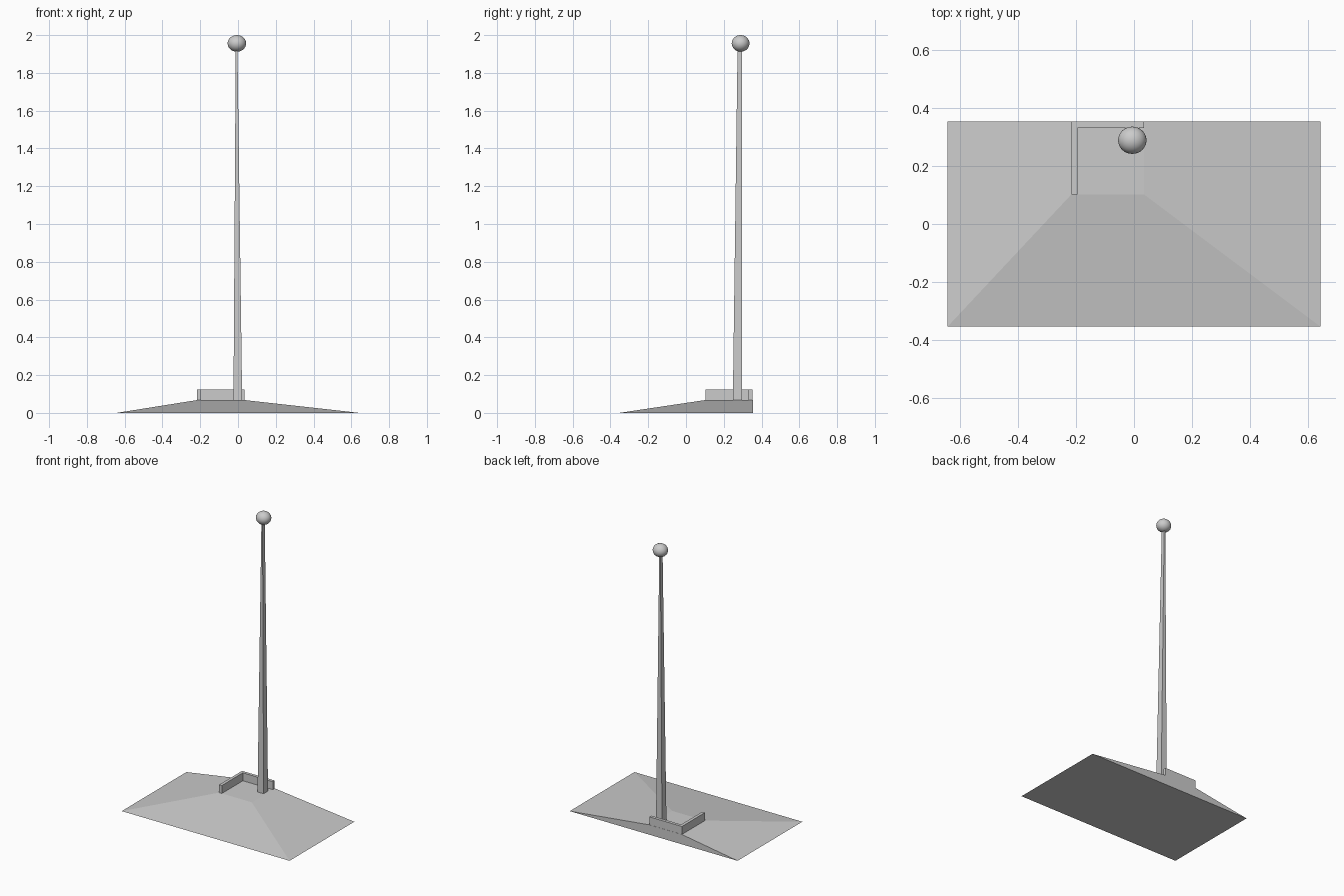
import bpy, bmesh

if "Cube" in bpy.data.objects:
    bpy.data.objects.remove(bpy.data.objects["Cube"])


def frustum(name, lo, hi):
    """Solid between two axis-aligned rectangles (x0, x1, y0, y1, z)."""
    bm = bmesh.new()
    rings = []
    for x0, x1, y0, y1, z in (lo, hi):
        rings.append([bm.verts.new((x, y, z)) for x, y in
                      ((x0, y0), (x1, y0), (x1, y1), (x0, y1))])
    a, b = rings
    bm.faces.new(a[::-1])
    bm.faces.new(b)
    for i in range(4):
        j = (i + 1) % 4
        bm.faces.new((a[i], a[j], b[j], b[i]))
    return finish(name, bm)


def prism(name, profile, z0, z1):
    """Extrude a flat outline upward."""
    bm = bmesh.new()
    face = bm.faces.new([bm.verts.new((x, y, z0)) for x, y in profile])
    top = bmesh.ops.extrude_face_region(bm, geom=[face])["geom"]
    verts = [v for v in top if isinstance(v, bmesh.types.BMVert)]
    bmesh.ops.translate(bm, verts=verts, vec=(0, 0, z1 - z0))
    return finish(name, bm)


def finish(name, bm):
    bmesh.ops.recalc_face_normals(bm, faces=bm.faces[:])
    mesh = bpy.data.meshes.new(name)
    bm.to_mesh(mesh)
    bm.free()
    obj = bpy.data.objects.new(name, mesh)
    bpy.context.collection.objects.link(obj)
    return obj


BACK = 0.354
DECK = 0.068

# Sloped base with an upright back face and a small flat deck
frustum("sloped_base", (-0.643, 0.643, -BACK, BACK, 0),
        (-0.216, 0.034, 0.102, BACK, DECK))

# L-shaped low wall around the back and left of the deck
prism("corner_wall", [(-0.216, 0.102), (-0.195, 0.102), (-0.195, 0.332),
                      (0.034, 0.332), (0.034, 0.353), (-0.216, 0.353)],
      DECK, 0.123)

# Tapered square pole with an upright back face
frustum("pole", (-0.024, 0.022, 0.248, 0.297, DECK),
        (-0.012, -0.003, 0.273, 0.297, 1.93))

# Slightly flattened ball on top
bpy.ops.mesh.primitive_uv_sphere_add(segments=32, ring_count=16, radius=1,
                                     location=(-0.006, 0.289, 1.956))
ball = bpy.context.object
ball.name = "ball_finial"
ball.scale = (0.049, 0.047, 0.044)
bpy.ops.object.transform_apply(location=False, rotation=False, scale=True)
bpy.ops.object.shade_smooth_by_angle()
